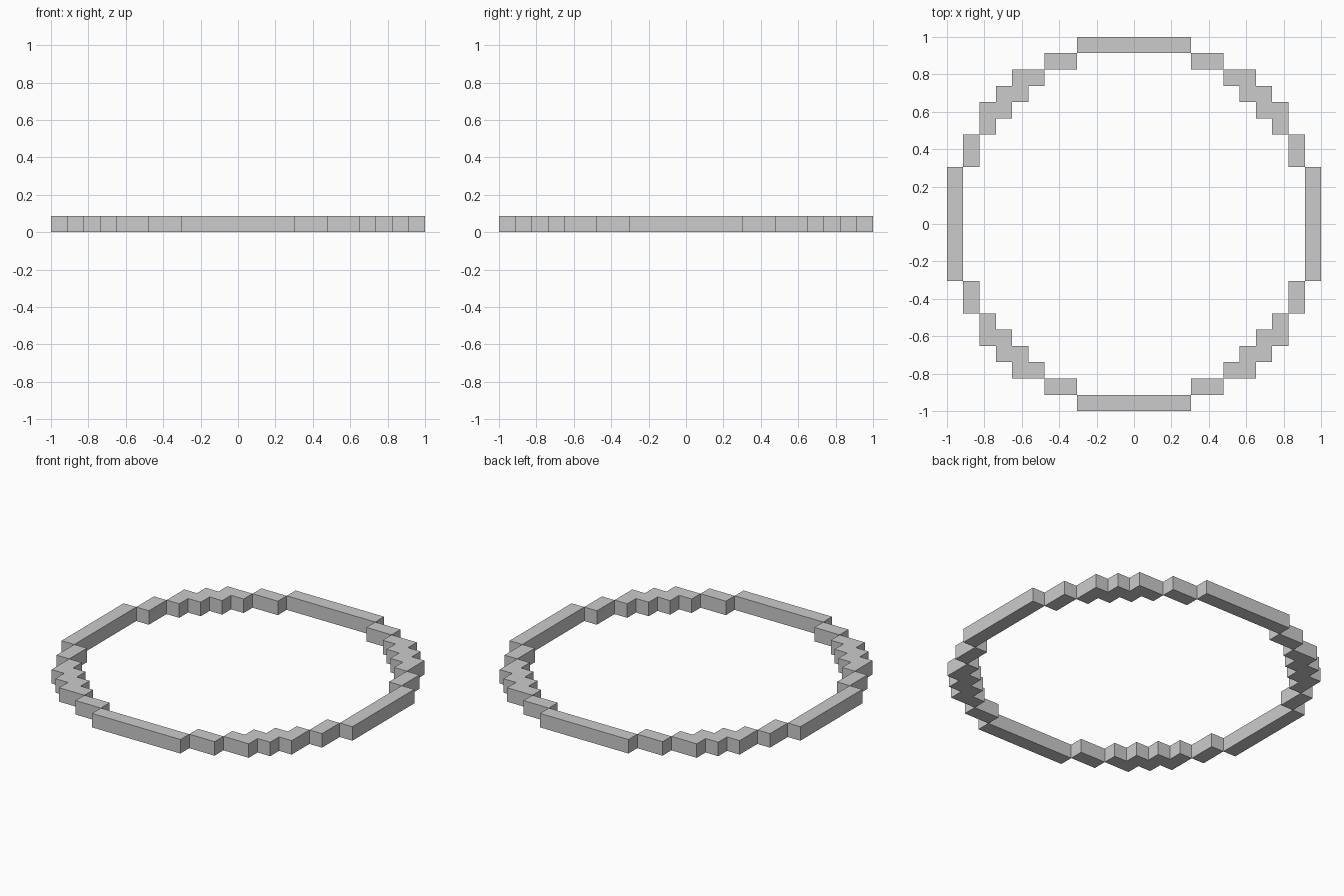
import bpy, bmesh
from mathutils import Matrix
from math import pi

if "Cube" in bpy.data.objects:
    bpy.data.objects.remove(bpy.data.objects["Cube"])

CELL = 2 / 23  # the ring is a circle drawn on a 23 x 23 block grid


def slab(name, outline, quarter):
    """Extrude an outline (in cell units) one cell high, turned by quarter turns."""
    bm = bmesh.new()
    face = bm.faces.new([bm.verts.new((x * CELL, y * CELL, 0)) for x, y in outline])
    ext = bmesh.ops.extrude_face_region(bm, geom=[face], use_keep_orig=True)
    top = [v for v in ext["geom"] if isinstance(v, bmesh.types.BMVert)]
    bmesh.ops.translate(bm, verts=top, vec=(0, 0, CELL))
    bmesh.ops.rotate(bm, verts=bm.verts, cent=(0, 0, 0),
                     matrix=Matrix.Rotation(quarter * pi / 2, 3, 'Z'))
    bmesh.ops.recalc_face_normals(bm, faces=bm.faces)
    mesh = bpy.data.meshes.new(name)
    bm.to_mesh(mesh)
    bm.free()
    bpy.context.collection.objects.link(bpy.data.objects.new(name, mesh))


def rect(x0, x1, y0, y1):
    return [(x0, y0), (x1, y0), (x1, y1), (x0, y1)]


# Stepped diagonal: inner staircase out, outer staircase back
STAIRS = [(5.5, 8.5), (6.5, 8.5), (6.5, 7.5), (7.5, 7.5), (7.5, 6.5),
          (8.5, 6.5), (8.5, 5.5), (9.5, 5.5), (9.5, 7.5), (8.5, 7.5),
          (8.5, 8.5), (7.5, 8.5), (7.5, 9.5), (5.5, 9.5)]

for q in range(4):
    slab(f"straight_side_{q}", rect(-3.5, 3.5, 10.5, 11.5), q)   # long bar
    slab(f"right_link_{q}", rect(3.5, 5.5, 9.5, 10.5), q)        # two-cell links
    slab(f"left_link_{q}", rect(-5.5, -3.5, 9.5, 10.5), q)
    slab(f"stepped_corner_{q}", STAIRS, q)                       # zigzag corner
